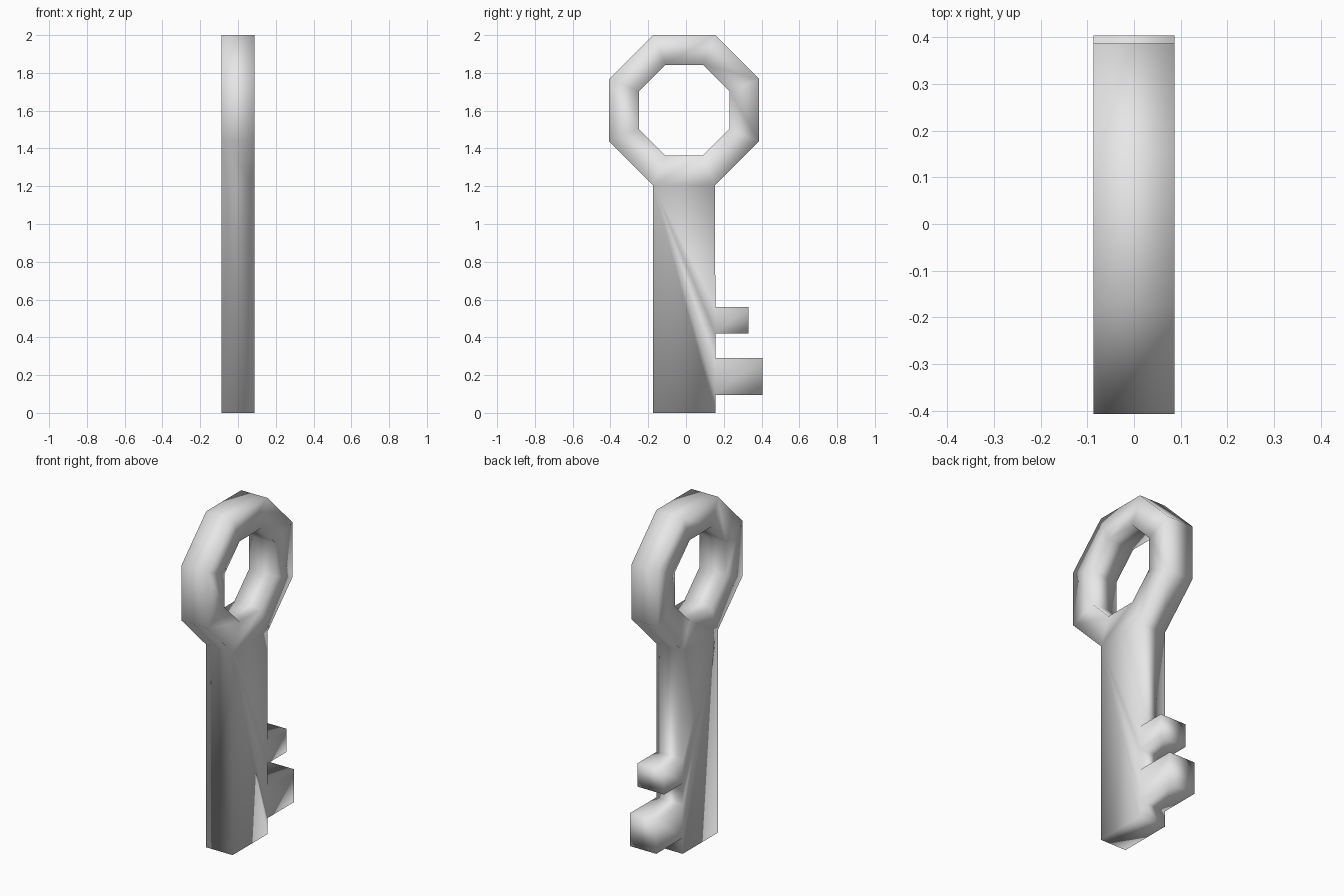
import bpy, bmesh, math
from mathutils import Vector

cube = bpy.data.objects.get("Cube")
if cube:
    bpy.data.objects.remove(cube, do_unlink=True)

HALF = 0.087            # half thickness of the plate
CENTRE_Y, CENTRE_Z = -0.01, 1.603
LEFT, RIGHT = -0.175, 0.155
TEETH = [(0.095, 0.29, 0.404), (0.42, 0.56, 0.33)]   # bottom, top, reach

grey = bpy.data.materials.new("grey metal")
grey.use_nodes = True
colour = (0.8, 0.8, 0.8, 1)
grey.diffuse_color = colour
grey.node_tree.nodes["Principled BSDF"].inputs["Base Color"].default_value = colour

bm = bmesh.new()


def point(y, z):
    return bm.verts.new((-HALF, y, z))


def octagon(apothem):
    radius = apothem / math.cos(math.pi / 8)
    angles = [math.pi / 8 + i * math.pi / 4 for i in range(8)]
    return [point(CENTRE_Y + radius * math.cos(a), CENTRE_Z + radius * math.sin(a)) for a in angles]


# Eight-sided bow
outer, inner = octagon(0.397), octagon(0.24)
for i in range(8):
    j = (i + 1) % 8
    bm.faces.new((outer[i], outer[j], inner[j], inner[i]))

# Shaft hangs from the lowest side of the bow, teeth join its back edge
shaft = [point(LEFT, 0), point(RIGHT, 0)]
for bottom, top, reach in TEETH:
    low, high = point(RIGHT, bottom), point(RIGHT, top)
    bm.faces.new((low, point(reach, bottom), point(reach, top), high))
    shaft += [low, high]
low_left, low_right = sorted(sorted(outer, key=lambda v: v.co.z)[:2], key=lambda v: v.co.y)
bm.faces.new(shaft + [low_right, low_left])

# Thicken the outline into a plate
front = bm.faces[:]
result = bmesh.ops.extrude_face_region(bm, geom=front, use_keep_orig=True)
moved = [g for g in result["geom"] if isinstance(g, bmesh.types.BMVert)]
bmesh.ops.translate(bm, verts=moved, vec=Vector((2 * HALF, 0, 0)))
bmesh.ops.recalc_face_normals(bm, faces=bm.faces[:])
for face in bm.faces:
    face.smooth = True

mesh = bpy.data.meshes.new("key")
bm.to_mesh(mesh)
bm.free()
mesh.materials.append(grey)
key = bpy.data.objects.new("key", mesh)
bpy.context.collection.objects.link(key)
